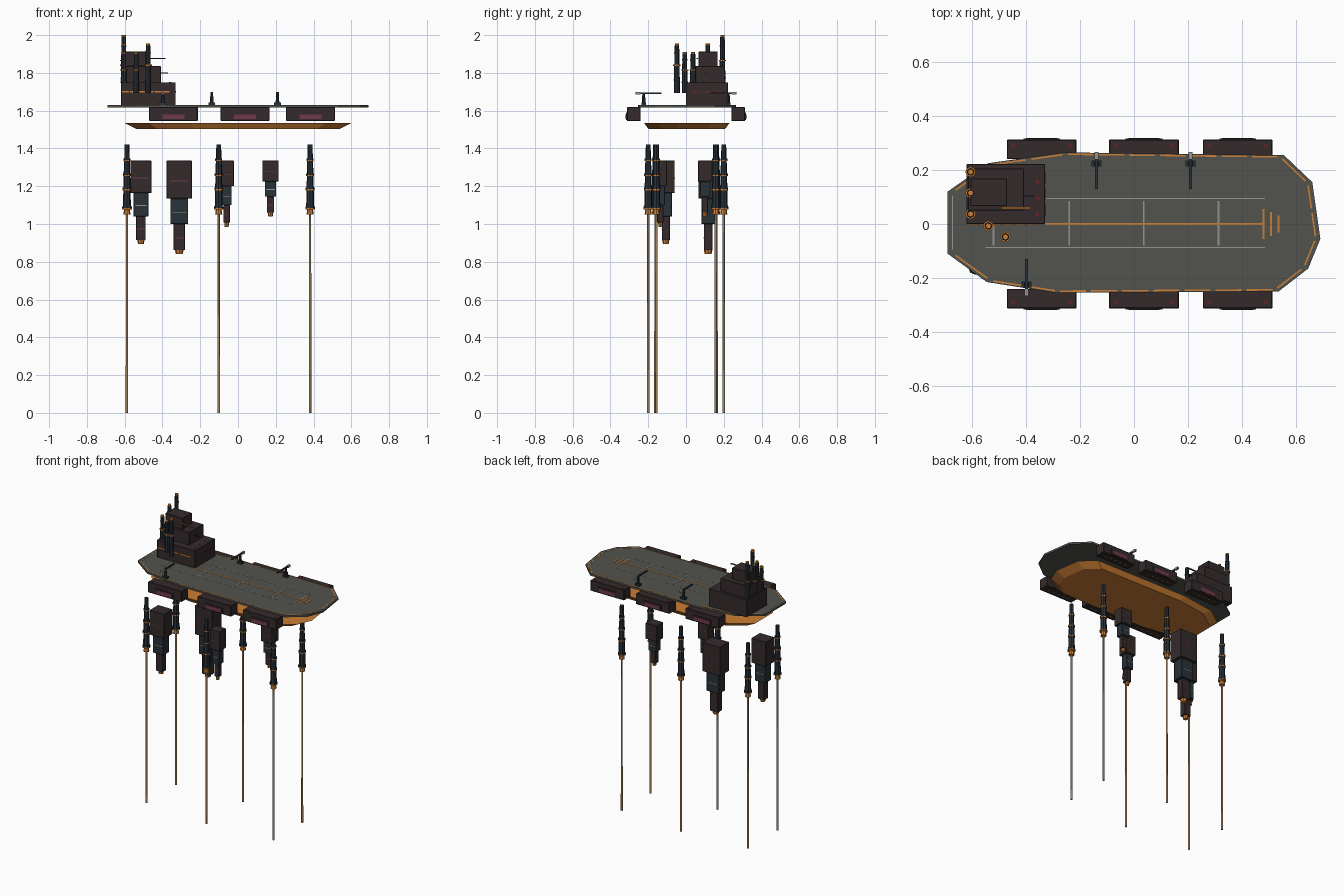
import bpy, bmesh, math
from mathutils import Matrix, Vector

if "Cube" in bpy.data.objects:
    bpy.data.objects.remove(bpy.data.objects["Cube"])

COLORS = {
    "deck grey": (0.085, 0.085, 0.075), "burnt orange": (0.60, 0.21, 0.035),
    "dark maroon": (0.034, 0.023, 0.024), "dark navy": (0.022, 0.031, 0.040),
    "dusty pink": (0.17, 0.04, 0.075), "signal red": (0.12, 0.018, 0.02),
    "marking grey": (0.30, 0.30, 0.28), "cable tan": (0.36, 0.23, 0.115),
}
MATS = {}
for name, c in COLORS.items():
    m = bpy.data.materials.new(name)
    m.diffuse_color = (*c, 1)
    m.use_nodes = True
    m.node_tree.nodes["Principled BSDF"].inputs["Base Color"].default_value = m.diffuse_color
    MATS[name] = m
DECK, ORANGE, MAROON, NAVY, PINK, RED, MARK, CABLE = COLORS


class Part:
    """Collects coloured primitives into one mesh object."""
    def __init__(self, name):
        self.name, self.bm, self.mats = name, bmesh.new(), []

    def paint(self, faces, mat):
        if mat not in self.mats:
            self.mats.append(mat)
        for f in faces:
            f.material_index = self.mats.index(mat)

    def box(self, x0, x1, y0, y1, z0, z1, mat, bevel=0.0, rot=None):
        size = Matrix.Diagonal((x1 - x0, y1 - y0, z1 - z0, 1))
        mid = Matrix.Translation(((x0 + x1) / 2, (y0 + y1) / 2, (z0 + z1) / 2))
        turn = Matrix.Rotation(rot, 4, 'Z') if rot else Matrix()
        vs = bmesh.ops.create_cube(self.bm, size=1, matrix=mid @ turn @ size)["verts"]
        self.paint({f for v in vs for f in v.link_faces}, mat)
        if bevel:
            edges = list({e for v in vs for e in v.link_edges})
            idx = self.mats.index(mat)
            out = bmesh.ops.bevel(self.bm, geom=edges, offset=bevel, segments=1, affect='EDGES')
            for f in out["faces"]:
                f.material_index = idx

    def cyl(self, x, y, z0, z1, r0, r1, mat, sides=8):
        vs = bmesh.ops.create_cone(self.bm, cap_ends=True, segments=sides, radius1=r0, radius2=r1,
                                   depth=z1 - z0, matrix=Matrix.Translation((x, y, (z0 + z1) / 2)))["verts"]
        self.paint({f for v in vs for f in v.link_faces}, mat)

    def loft(self, rings, mat):
        loops = [[self.bm.verts.new(p) for p in ring] for ring in rings]
        n = len(loops[0])
        faces = [self.bm.faces.new(loops[0][::-1]), self.bm.faces.new(loops[-1])]
        for a, b in zip(loops, loops[1:]):
            faces += [self.bm.faces.new((a[i], a[(i + 1) % n], b[(i + 1) % n], b[i])) for i in range(n)]
        self.paint(faces, mat)

    def done(self):
        bmesh.ops.recalc_face_normals(self.bm, faces=self.bm.faces)
        me = bpy.data.meshes.new(self.name)
        self.bm.to_mesh(me)
        self.bm.free()
        for m in self.mats:
            me.materials.append(MATS[m])
        ob = bpy.data.objects.new(self.name, me)
        bpy.context.collection.objects.link(ob)


# Deck plate and shallow keel pan share one irregular outline
OUTLINE = [(-0.69, -0.11), (-0.545, -0.215), (-0.29, -0.255), (0.535, -0.25), (0.645, -0.165),
           (0.69, -0.055), (0.66, 0.155), (0.555, 0.255), (-0.26, 0.265), (-0.54, 0.225), (-0.69, 0.12)]


def ring(scale, z):
    return [(x * scale, y * scale, z) for x, y in OUTLINE]


p = Part("deck")
p.loft([ring(1, 1.617), ring(1, 1.63)], DECK)
p.done()
p = Part("keel_pan")
p.loft([ring(0.78, 1.503), ring(0.87, 1.535)], ORANGE)
p.done()

# Painted deck lines
ZD = (1.629, 1.6312)
p = Part("deck_markings")
p.box(-0.33, 0.485, -0.003, 0.003, *ZD, ORANGE)
for x, h in ((0.48, 0.055), (0.507, 0.045), (0.535, 0.032)):
    p.box(x - 0.004, x + 0.004, -h, h, *ZD, ORANGE)
p.box(-0.33, 0.485, 0.093, 0.097, *ZD, MARK)
p.box(-0.55, 0.485, -0.089, -0.085, *ZD, MARK)
for x in (-0.52, -0.24, 0.036, 0.313):
    p.box(x - 0.003, x + 0.003, -0.08, 0.085, *ZD, MARK)
p.box(-0.674, -0.670, -0.095, 0.105, *ZD, MARK)
p.done()

# Dashed orange edge lights around the deck
p = Part("deck_edge_strips")
pts = [Vector((x * 0.975, y * 0.975)) for x, y in OUTLINE]
for a, b in zip(pts[:-1], pts[1:]):
    d = b - a
    n = max(1, round(d.length / 0.12))
    for i in range(n):
        c = a + d * ((i + 0.5) / n)
        half = d.length / n * 0.42
        p.box(c.x - half, c.x + half, c.y - 0.003, c.y + 0.003, *ZD, ORANGE,
              rot=math.atan2(d.y, d.x))
p.done()

# Six side pods with lit panels
p = Part("side_pods")
for x in (-0.342, 0.037, 0.384):
    for s in (-1, 1):
        def side(x0, x1, ya, yb, z0, z1, mat, bev=0.0):
            p.box(x0, x1, min(s * ya, s * yb), max(s * ya, s * yb), z0, z1, mat, bev)
        side(x - 0.129, x + 0.129, 0.24, 0.313, 1.545, 1.619, MAROON, 0.003)
        side(x - 0.068, x + 0.068, 0.30, 0.317, 1.551, 1.590, MAROON)
        side(x - 0.058, x + 0.058, 0.31, 0.319, 1.556, 1.581, PINK)
        for k in (-1, 1):
            side(x + k * 0.105 - 0.008, x + k * 0.105 + 0.008, 0.285, 0.297, 1.615, 1.620, RED)
        for k in range(5):
            xx = x - 0.08 + k * 0.04
            side(xx - 0.007, xx + 0.007, 0.275, 0.283, 1.544, 1.547, ORANGE)
p.done()

# Stepped command tower with window strips
p = Part("command_tower")
p.box(-0.62, -0.33, 0.0, 0.222, 1.628, 1.75, MAROON, 0.002)
p.box(-0.615, -0.408, 0.05, 0.205, 1.748, 1.836, MAROON, 0.002)
p.box(-0.605, -0.47, 0.067, 0.168, 1.834, 1.912, MAROON, 0.002)
for i in range(6):
    x = -0.615 + i * 0.043
    p.box(x, x + 0.038, -0.004, 0.003, 1.696, 1.704, ORANGE)
for i in range(3):
    y = 0.03 + i * 0.06
    p.box(-0.332, -0.328, y, y + 0.04, 1.697, 1.703, RED)
    p.box(-0.365, -0.352, y, y + 0.012, 1.749, 1.7512, RED)
p.done()
p = Part("tower_antennas")
p.box(-0.49, -0.383, 0.056, 0.063, 1.873, 1.878, NAVY)
p.box(-0.49, -0.383, 0.056, 0.063, 1.878, 1.880, ORANGE)
p.box(-0.45, -0.37, 0.10, 0.105, 1.798, 1.803, NAVY)
p.done()

# Exhaust stacks beside the tower, each with a wide orange collar
p = Part("exhaust_stacks")
for x, y, top in ((-0.605, 0.193, 2.0), (-0.605, 0.115, 1.955), (-0.605, 0.037, 1.91),
                  (-0.539, -0.007, 1.91), (-0.476, -0.048, 1.955)):
    h = top - 1.693
    p.cyl(x, y, 1.693, 1.693 + h * 0.55, 0.0155, 0.0145, NAVY)
    p.cyl(x, y, 1.693 + h * 0.55, top - 0.01, 0.0135, 0.012, NAVY)
    p.cyl(x, y, top - 0.01, top, 0.011, 0.011, ORANGE)
    for f, r in ((0.25, 0.0175), (0.8, 0.0145)):
        p.cyl(x, y, 1.693 + h * f, 1.699 + h * f, r, r, NAVY)
    p.cyl(x, y, 1.693 + h * 0.55, 1.699 + h * 0.55, 0.0195, 0.0195, ORANGE)
p.done()

# Deck cranes: pedestal, mast, boom reaching inboard, grey counterweight
p = Part("deck_cranes")
for x, s in ((-0.139, 1), (0.209, 1), (-0.398, -1)):
    def crane(w, ya, yb, z0, z1, mat):
        p.box(x - w, x + w, min(s * ya, s * yb), max(s * ya, s * yb), z0, z1, mat)
    crane(0.018, 0.212, 0.236, 1.628, 1.643, NAVY)
    p.cyl(x, s * 0.224, 1.64, 1.69, 0.010, 0.007, NAVY)
    crane(0.005, 0.13, 0.245, 1.689, 1.697, NAVY)
    crane(0.007, 0.24, 0.267, 1.685, 1.699, MARK)
p.done()

# Hanging stepped towers: x, y, half widths, level heights from top to tip
HANG = (("hanging_tower_stern", -0.514, -0.107, 0.056, 0.047, (1.335, 1.165, 1.04, 0.915, 0.895)),
        ("hanging_tower_large", -0.311, 0.117, 0.067, 0.050, (1.335, 1.135, 1.0, 0.862, 0.842)),
        ("hanging_tower_mid", -0.06, -0.135, 0.038, 0.034, (1.335, 1.20, 1.10, 1.008, 0.985)),
        ("hanging_tower_bow", 0.172, 0.10, 0.043, 0.036, (1.335, 1.225, 1.145, 1.06, 1.04)))
for name, x, y, wx, wy, zs in HANG:
    p = Part(name)
    for k, (f, mat) in enumerate(((1, MAROON), (0.70, NAVY), (0.45, MAROON))):
        a, b = wx * f, wy * f
        p.box(x - a, x + a, y - b, y + b, zs[k + 1], zs[k], mat, 0.0015)
        zm = zs[k + 1] + (zs[k] - zs[k + 1]) * 0.45
        band = (PINK, MARK, PINK)[k]
        p.box(x - a * 0.75, x + a * 0.75, y - b - 0.001, y + b + 0.001, zm, zm + 0.004, band)
    p.cyl(x, y, zs[4], zs[3], wx * 0.27, wx * 0.34, ORANGE)
    p.done()

# Six drill legs with collars and long cables to the ground
SECTIONS = ((1.42, 1.335, 0.0145), (1.335, 1.255, 0.0175), (1.255, 1.18, 0.0195), (1.18, 1.08, 0.0215))
for label, x, y in (("stern", -0.588, 0.162), ("mid", -0.102, 0.20), ("bow", 0.382, 0.157)):
    for s, sn in ((-1, "right"), (1, "left")):
        p = Part(f"drill_leg_{label}_{sn}")
        for top, bot, r in SECTIONS:
            p.cyl(x, s * y, bot, top, r, r * 0.88, NAVY)
            p.cyl(x, s * y, bot + 0.005, bot + 0.012, r + 0.004, r + 0.004, NAVY)
            p.cyl(x, s * y, bot - 0.002, bot + 0.005, r + 0.004, r + 0.004, ORANGE)
        p.cyl(x, s * y, 1.05, 1.08, 0.019, 0.015, ORANGE)
        p.cyl(x, s * y, 0.0, 1.05, 0.0065, 0.0055, CABLE, 12)
        p.done()
